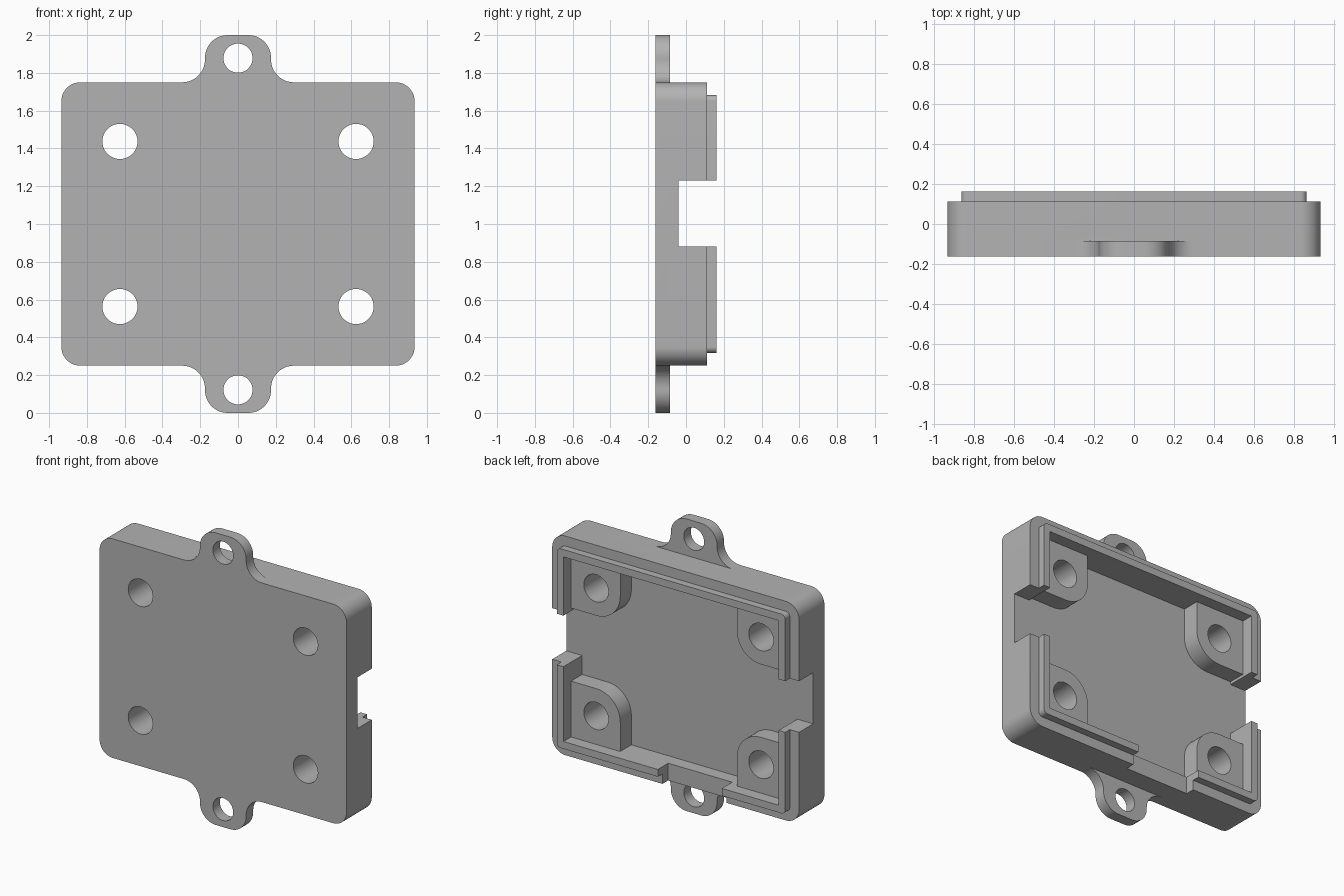
import bpy
import bmesh
from math import cos, sin, pi
from mathutils import Vector

cube = bpy.data.objects.get("Cube")
if cube:
    bpy.data.objects.remove(cube, do_unlink=True)

grey = bpy.data.materials.new("mid grey")
grey.use_nodes = True
COLOUR = (0.45, 0.45, 0.45, 1)
grey.diffuse_color = COLOUR
grey.node_tree.nodes["Principled BSDF"].inputs["Base Color"].default_value = COLOUR

FRONT, FLOOR, RIM, LIP = -0.162, -0.04, 0.112, 0.162
MID = 1.0


def rounded(corners, steps=12):
    """Outline from (x, z, radius) square corners, convex or concave."""
    out = []
    for i, (x, z, r) in enumerate(corners):
        p = Vector((x, z))
        if r == 0:
            out.append(p)
            continue
        u = (Vector(corners[i - 1][:2]) - p).normalized()
        v = (Vector(corners[(i + 1) % len(corners)][:2]) - p).normalized()
        c = p + (u + v) * r
        for k in range(steps + 1):
            t = k / steps * pi / 2
            out.append(c - (v * cos(t) + u * sin(t)) * r)
    return out


def box(x0, x1, z0, z1, r=0):
    return rounded([(x0, z0, r), (x1, z0, r), (x1, z1, r), (x0, z1, r)])


def circle(x, z, r, n=48):
    return [Vector((x + r * cos(2 * pi * i / n), z + r * sin(2 * pi * i / n))) for i in range(n)]


def prism(name, outline, y0, y1):
    bm = bmesh.new()
    face = bm.faces.new([bm.verts.new((p.x, y0, p.y)) for p in outline])
    ext = bmesh.ops.extrude_face_region(bm, geom=[face])
    moved = [g for g in ext["geom"] if isinstance(g, bmesh.types.BMVert)]
    bmesh.ops.translate(bm, verts=moved, vec=(0, y1 - y0, 0))
    bmesh.ops.recalc_face_normals(bm, faces=bm.faces)
    mesh = bpy.data.meshes.new(name)
    bm.to_mesh(mesh)
    bm.free()
    mesh.materials.append(grey)
    ob = bpy.data.objects.new(name, mesh)
    bpy.context.collection.objects.link(ob)
    return ob


def combine(target, tool, operation):
    mod = target.modifiers.new(tool.name, "BOOLEAN")
    mod.operation, mod.object, mod.solver = operation, tool, "EXACT"
    bpy.context.view_layer.objects.active = target
    bpy.ops.object.modifier_apply(modifier=mod.name)
    bpy.data.objects.remove(tool, do_unlink=True)


# Tray block with raised lip
tray = prism("enclosure_tray", box(-0.935, 0.935, 0.25, 1.75, 0.1), FRONT, RIM)
combine(tray, prism("lip", box(-0.865, 0.865, 0.318, 1.682, 0.03), 0.0, LIP), "UNION")

# Mounting ears with filleted roots, top and bottom
for s in (1, -1):
    ear = [(0.4, 0.7, 0), (0.4, 0.75, 0), (0.175, 0.75, 0.12), (0.175, 1, 0.12)]
    ear += [(-x, z, r) for x, z, r in reversed(ear)]
    ear = [(x, MID + s * z, r) for x, z, r in ear]
    combine(tray, prism("ear", rounded(ear), FRONT, -0.086), "UNION")

# Inner cavity
combine(tray, prism("cavity", box(-0.815, 0.815, 0.368, 1.632), FLOOR, 0.4), "DIFFERENCE")

# Corner bosses
for sx in (1, -1):
    for s in (1, -1):
        boss = [(0.442, 0.25, 0.18), (0.84, 0.25, 0), (0.84, 0.655, 0), (0.442, 0.655, 0)]
        boss = [(sx * x, MID + s * z, r) for x, z, r in boss]
        combine(tray, prism("boss", rounded(boss), -0.1, 0.08), "UNION")

# Cable openings: both side walls, then the off-centre one in the bottom wall
for sx in (1, -1):
    slot = box(min(sx * 0.79, sx * 1.1), max(sx * 0.79, sx * 1.1), 0.88, 1.23)
    combine(tray, prism("side_opening", slot, FLOOR, 0.4), "DIFFERENCE")
combine(tray, prism("bottom_opening", box(-0.385, 0.1, 0.1, 0.39), 0.05, 0.4), "DIFFERENCE")

# Screw holes through bosses and ears
for s in (1, -1):
    combine(tray, prism("ear_hole", circle(0, MID + s * 0.878, 0.077), -0.4, 0.4), "DIFFERENCE")
    for sx in (1, -1):
        hole = circle(sx * 0.625, MID + s * 0.437, 0.093)
        combine(tray, prism("boss_hole", hole, -0.4, 0.4), "DIFFERENCE")

# Smooth curved walls, keep hard edges
bpy.ops.object.select_all(action="DESELECT")
tray.select_set(True)
bpy.context.view_layer.objects.active = tray
bpy.ops.object.shade_smooth_by_angle(angle=pi / 6)
